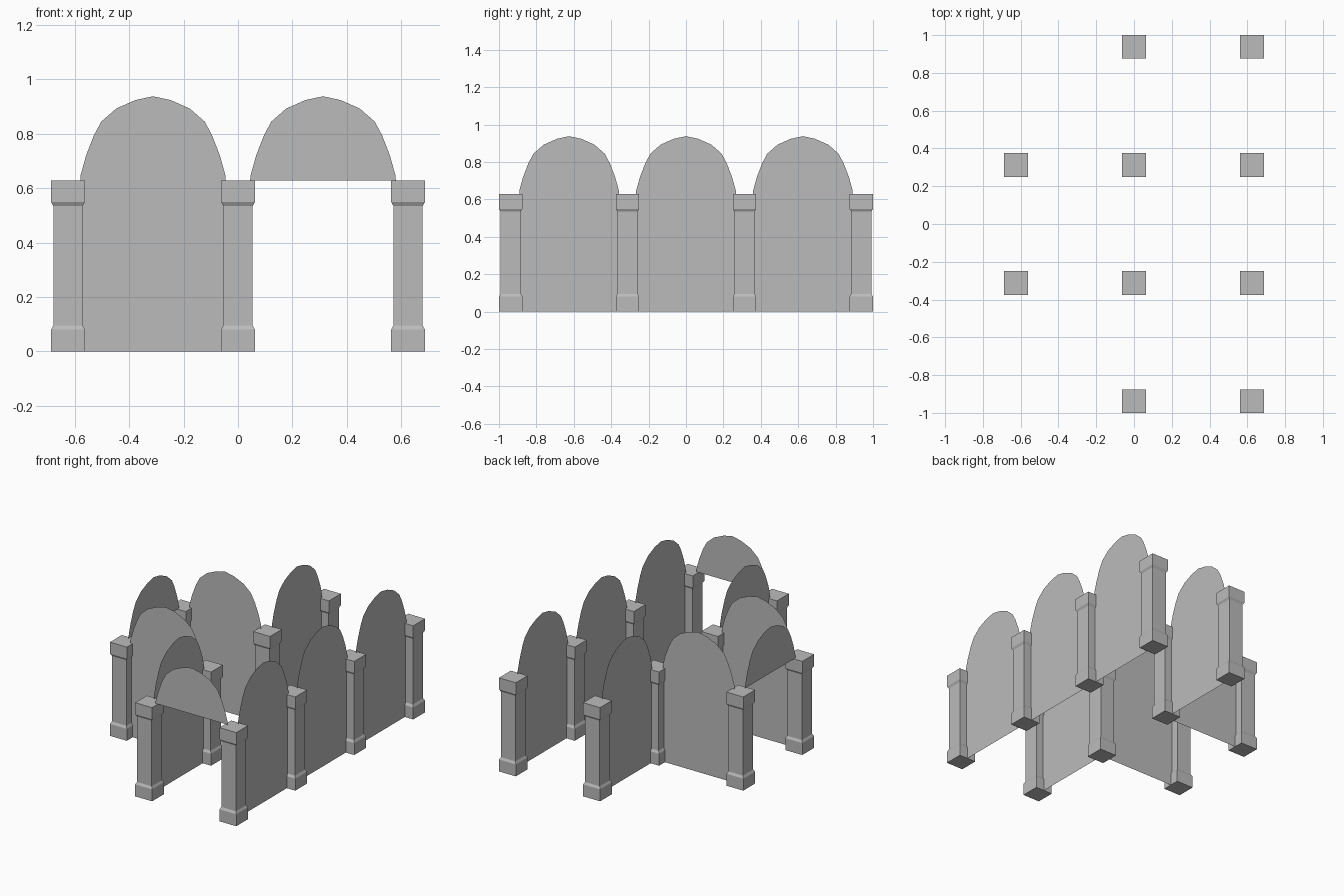
import bpy
import math

if "Cube" in bpy.data.objects:
    bpy.data.objects.remove(bpy.data.objects["Cube"], do_unlink=True)

GRID = 0.625          # pillar spacing
HALF = GRID / 2
SPRING = 0.628        # height where arches start

stone = bpy.data.materials.new("grey_stone")
stone.use_nodes = True
GREY = (0.5, 0.5, 0.5, 1)
stone.diffuse_color = GREY
stone.node_tree.nodes["Principled BSDF"].inputs["Base Color"].default_value = GREY


def add_object(name, verts, faces):
    mesh = bpy.data.meshes.new(name)
    mesh.from_pydata(verts, [], faces)
    mesh.materials.append(stone)
    obj = bpy.data.objects.new(name, mesh)
    bpy.context.collection.objects.link(obj)
    return obj


def pillar(name, x, y):
    """Square pillar with bevelled base block and cap block."""
    rings = [(0.0625, 0), (0.0625, 0.08), (0.054, 0.095),
             (0.054, 0.535), (0.0625, 0.55), (0.0625, SPRING)]
    corners = [(-1, -1), (1, -1), (1, 1), (-1, 1)]
    verts = [(cx * r, cy * r, z) for r, z in rings for cx, cy in corners]
    faces = [(0, 3, 2, 1)]
    for k in range(len(rings) - 1):
        a = k * 4
        for i in range(4):
            j = (i + 1) % 4
            faces.append((a + i, a + j, a + 4 + j, a + 4 + i))
    top = len(verts) - 4
    faces.append((top, top + 1, top + 2, top + 3))
    add_object(name, verts, faces).location = (x, y, 0)


def arch_panel(name, x, y, along_y, bottom):
    """Thin arched sheet between two pillars, mirrored from half an outline."""
    side = [(0.268, bottom), (0.266, 0.648), (0.246, 0.72), (0.217, 0.795),
            (0.19, 0.845), (0.135, 0.893), (0.065, 0.924)]
    outline = side + [(0, 0.938)] + [(-u, z) for u, z in reversed(side)]
    obj = add_object(name, [(u, 0, z) for u, z in outline],
                     [tuple(range(len(outline)))])
    obj.location = (x, y, 0)
    obj.rotation_euler.z = math.pi / 2 if along_y else 0


# Pillars: two full rows and a short left row
for row, x, rows_y in (("left", -GRID, (-1, 1)),
                       ("middle", 0, (-3, -1, 1, 3)),
                       ("right", GRID, (-3, -1, 1, 3))):
    for n, k in enumerate(rows_y):
        pillar(f"{row}_row_pillar_{n + 1}", x, k * HALF)

# Solid arched walls running front to back
for n, k in enumerate((-1, 0, 1)):
    arch_panel(f"side_wall_{n + 1}", GRID, k * GRID, True, 0)
for label, k in (("front", -1), ("back", 1)):
    arch_panel(f"middle_wall_{label}", 0, k * GRID, True, 0)

# Solid arched walls of the side bay
for label, k in (("front", -1), ("back", 1)):
    arch_panel(f"bay_wall_{label}", -HALF, k * HALF, False, 0)

# Open doorways with only the arch filled
arch_panel("front_doorway_arch", HALF, -3 * HALF, False, SPRING)
arch_panel("bay_doorway_arch", -GRID, 0, True, SPRING)
